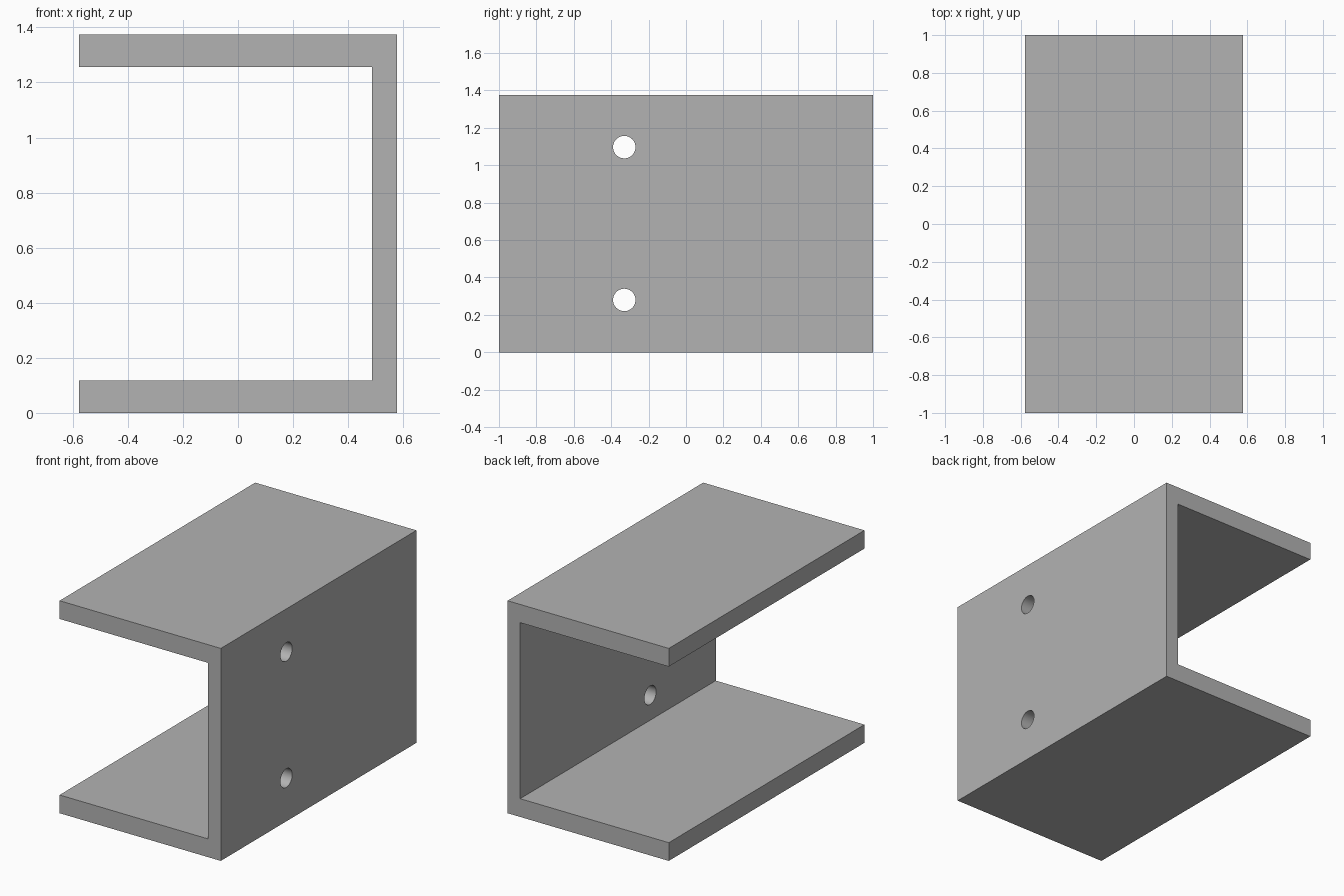
import bpy
import bmesh
import math

if "Cube" in bpy.data.objects:
    bpy.data.objects.remove(bpy.data.objects["Cube"], do_unlink=True)

HALF_X, HALF_Y, HEIGHT = 0.577, 1.0, 1.375
FLANGE, WALL = 0.118, 0.09
HOLE_Y, HOLE_R = -0.33, 0.06

# Material
grey = bpy.data.materials.new("plain grey")
grey.use_nodes = True
colour = (0.45, 0.45, 0.45, 1)
grey.diffuse_color = colour
grey.node_tree.nodes["Principled BSDF"].inputs["Base Color"].default_value = colour

# Channel: C-shaped profile extruded front to back
inner = HALF_X - WALL
profile = [(-HALF_X, 0), (HALF_X, 0), (HALF_X, HEIGHT), (-HALF_X, HEIGHT),
           (-HALF_X, HEIGHT - FLANGE), (inner, HEIGHT - FLANGE),
           (inner, FLANGE), (-HALF_X, FLANGE)]
bm = bmesh.new()
face = bm.faces.new([bm.verts.new((x, -HALF_Y, z)) for x, z in profile])
extruded = bmesh.ops.extrude_face_region(bm, geom=[face])["geom"]
bmesh.ops.translate(bm, vec=(0, 2 * HALF_Y, 0),
                    verts=[v for v in extruded if isinstance(v, bmesh.types.BMVert)])
bmesh.ops.recalc_face_normals(bm, faces=bm.faces)
mesh = bpy.data.meshes.new("channel_bracket")
bm.to_mesh(mesh)
bm.free()
mesh.materials.append(grey)
channel = bpy.data.objects.new("channel_bracket", mesh)
bpy.context.collection.objects.link(channel)

# Two bolt holes through the side wall
cutters = []
for name, z in (("lower", 0.28), ("upper", 1.097)):
    bpy.ops.mesh.primitive_cylinder_add(
        vertices=48, radius=HOLE_R, depth=4 * WALL,
        location=(HALF_X - WALL / 2, HOLE_Y, z), rotation=(0, math.pi / 2, 0))
    cutter = bpy.context.object
    cutter.name = name + "_hole_cutter"
    cutter.data.materials.append(grey)
    cutter.hide_render = True
    cutters.append(cutter)
    hole = channel.modifiers.new(name + "_hole", "BOOLEAN")
    hole.operation = "DIFFERENCE"
    hole.solver = "EXACT"
    hole.object = cutter

# Apply the holes, drop the cutters, smooth only the hole walls
bpy.ops.object.select_all(action="DESELECT")
channel.select_set(True)
bpy.context.view_layer.objects.active = channel
for modifier in list(channel.modifiers):
    bpy.ops.object.modifier_apply(modifier=modifier.name)
for cutter in cutters:
    bpy.data.objects.remove(cutter, do_unlink=True)
bpy.ops.object.shade_smooth_by_angle(angle=math.radians(30))
